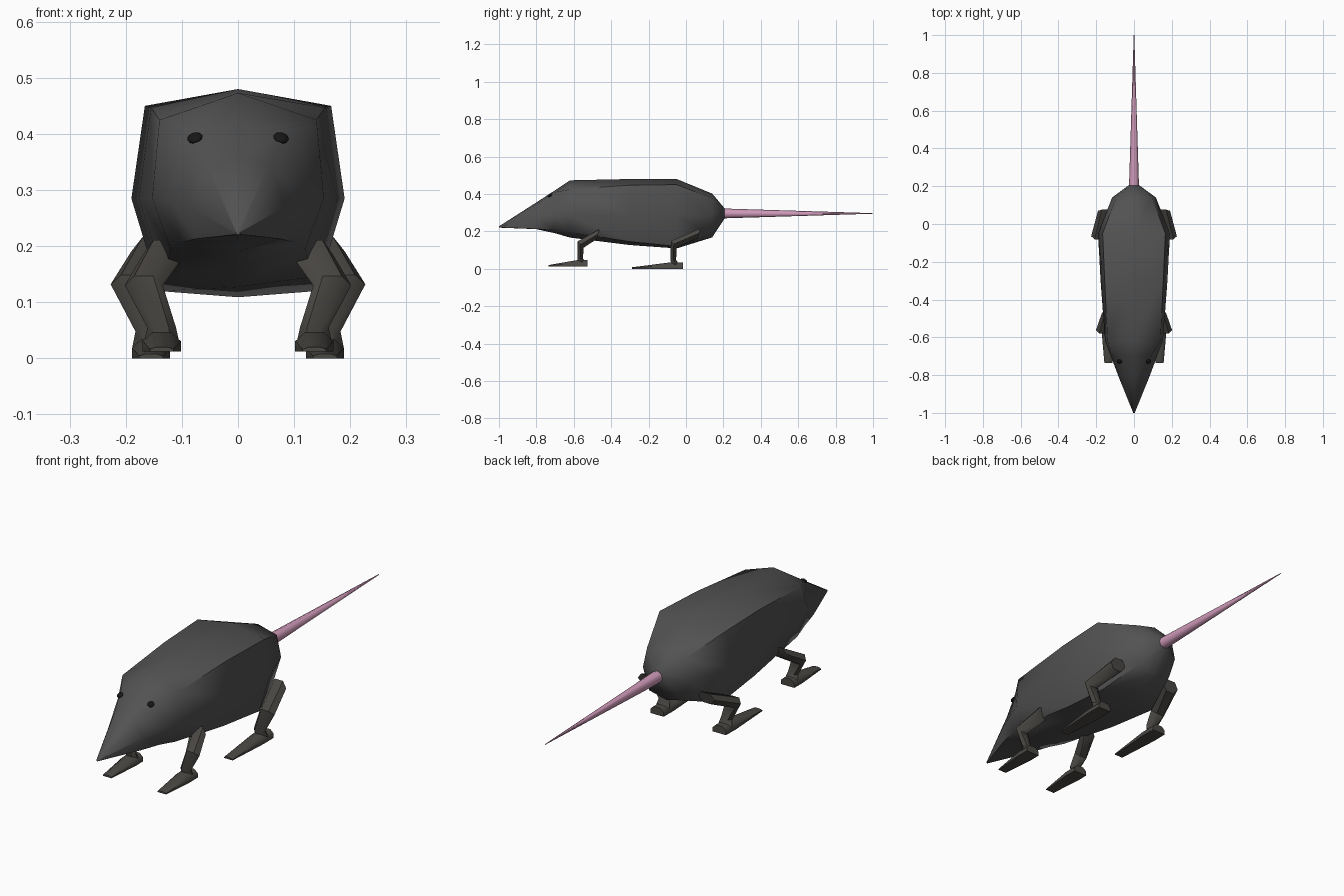
import bpy, bmesh, math
from mathutils import Vector

if "Cube" in bpy.data.objects:
    bpy.data.objects.remove(bpy.data.objects["Cube"])


def material(name, rgb):
    m = bpy.data.materials.new(name)
    m.diffuse_color = (*rgb, 1)
    m.use_nodes = True
    m.node_tree.nodes["Principled BSDF"].inputs["Base Color"].default_value = m.diffuse_color
    return m


FUR = material("dark_fur", (0.085, 0.085, 0.085))
LEG = material("leg_skin", (0.07, 0.065, 0.058))
PINK = material("tail_pink", (0.62, 0.32, 0.48))
BLACK = material("eye_black", (0.008, 0.008, 0.008))


def finish(obj, mat, angle):
    obj.data.materials.append(mat)
    bpy.ops.object.select_all(action='DESELECT')
    obj.select_set(True)
    bpy.context.view_layer.objects.active = obj
    bpy.ops.object.shade_smooth_by_angle(angle=math.radians(angle))
    return obj


def loft(bm, rings):
    loops = [[bm.verts.new(p) for p in r] for r in rings]
    n = len(loops[0])
    for a, b in zip(loops, loops[1:]):
        for i in range(n):
            bm.faces.new((a[i], a[(i + 1) % n], b[(i + 1) % n], b[i]))
    bm.faces.new(loops[0])
    bm.faces.new(loops[-1])


def to_object(bm, name, mat, angle=60):
    bmesh.ops.recalc_face_normals(bm, faces=bm.faces[:])
    mesh = bpy.data.meshes.new(name)
    bm.to_mesh(mesh)
    bm.free()
    obj = bpy.data.objects.new(name, mesh)
    bpy.context.collection.objects.link(obj)
    return finish(obj, mat, angle)


# Body: eight-sided sections (y, top z, shoulder, side, belly edge, bottom z)
sections = [
    (-1.00, 0.227, (0.003, 0.226), (0.004, 0.224), (0.003, 0.221), 0.220),
    (-0.80, 0.355, (0.055, 0.345), (0.085, 0.270), (0.075, 0.213), 0.212),
    (-0.70, 0.420, (0.090, 0.410), (0.122, 0.280), (0.100, 0.207), 0.190),
    (-0.62, 0.473, (0.140, 0.425), (0.153, 0.285), (0.120, 0.195), 0.167),
    (-0.30, 0.480, (0.155, 0.447), (0.177, 0.285), (0.132, 0.145), 0.127),
    (-0.05, 0.480, (0.166, 0.450), (0.190, 0.285), (0.140, 0.120), 0.109),
    (0.14, 0.402, (0.095, 0.378), (0.116, 0.285), (0.085, 0.188), 0.168),
    (0.205, 0.325, (0.020, 0.318), (0.028, 0.295), (0.020, 0.275), 0.267),
]
bm = bmesh.new()
rings = []
for y, top, c, s, l, bot in sections:
    right = [c, s, l]
    left = [(-x, z) for x, z in reversed(right)]
    rings.append([(x, y, z) for x, z in [(0, top)] + right + [(0, bot)] + left])
loft(bm, rings)
to_object(bm, "body", FUR)

# Tail: long tapering cone
bpy.ops.mesh.primitive_cone_add(vertices=8, radius1=0.027, radius2=0.0015, depth=0.82,
                                location=(0, 0.59, 0.296), rotation=(-math.pi / 2, 0, 0))
tail = bpy.context.object
tail.name = "tail"
finish(tail, PINK, 60)


def hexagon(c, rx, v):
    c, v = Vector(c), Vector((0, *v))
    return [c + Vector((rx * math.cos(a), 0, 0)) + v * math.sin(a) * 1.15
            for a in (i * math.pi / 3 for i in range(6))]


def box_ring(x, y, z0, z1, rx):
    return [(x - rx, y, z0), (x + rx, y, z0), (x + rx, y, z0 + (z1 - z0) * 0.55),
            (x + rx * 0.5, y, z1), (x - rx * 0.5, y, z1), (x - rx, y, z0 + (z1 - z0) * 0.55)]


def leg(name, side, hip, knee, ankle, rx, heel_y, toe_y, ground):
    bm = bmesh.new()
    # Thigh and shin
    loft(bm, [hexagon(hip, rx * 1.1, (0.006, 0.026)),
              hexagon(knee, rx, (-0.016, 0.017)),
              hexagon(ankle, rx * 0.75, (-0.015, 0.0)),
              hexagon((ankle[0], ankle[1] + 0.012, ground + 0.02), rx * 0.9, (-0.022, 0.0))])
    # Wedge foot
    x = ankle[0]
    loft(bm, [box_ring(x, heel_y, ground, ground + 0.034, 0.033),
              box_ring(x, ankle[1] - 0.018, ground, ground + 0.034, 0.034),
              box_ring(x, toe_y, ground, ground + 0.008, 0.021)])
    for v in bm.verts:
        v.co.x *= side
    to_object(bm, name, LEG, 50)


for side, label in ((-1, "left"), (1, "right")):
    leg("hind_leg_" + label, side, (0.150, 0.07, 0.190), (0.190, -0.065, 0.132),
        (0.155, -0.068, 0.048), 0.037, -0.015, -0.29, 0.0)
    leg("front_leg_" + label, side, (0.132, -0.47, 0.185), (0.168, -0.563, 0.130),
        (0.136, -0.566, 0.055), 0.034, -0.527, -0.735, 0.012)
    # Eye: flattened bead lying on the head slope
    bpy.ops.mesh.primitive_uv_sphere_add(segments=12, ring_count=8, radius=0.014,
                                         location=(side * 0.077, -0.728, 0.393),
                                         rotation=(math.radians(33), side * math.radians(15), 0))
    eye = bpy.context.object
    eye.name = "eye_" + label
    eye.scale = (1, 1, 0.5)
    finish(eye, BLACK, 60)
